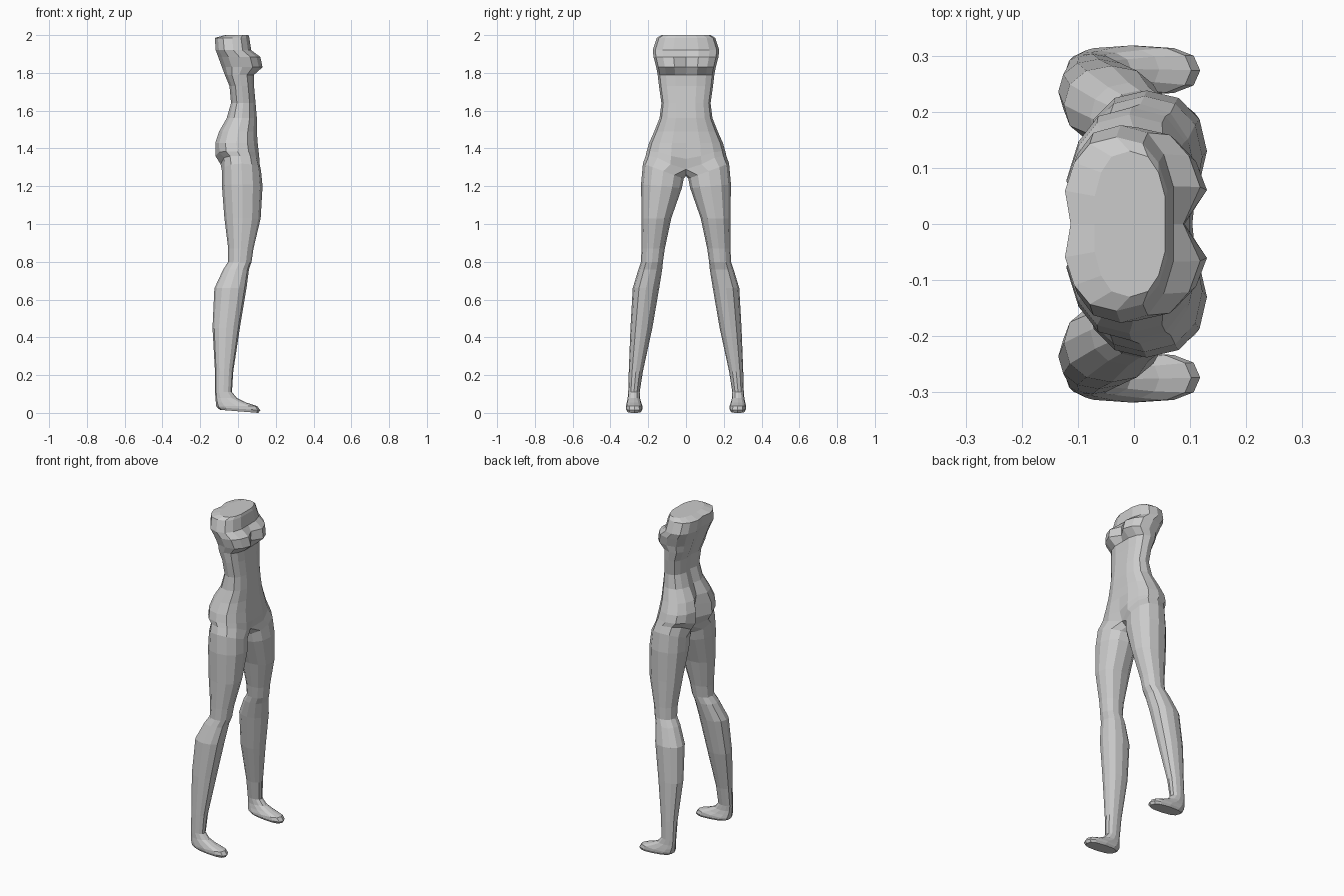
import bpy, bmesh, math
from mathutils import Matrix

skin = bpy.data.materials.new("plain_grey")
skin.diffuse_color = (0.6, 0.6, 0.6, 1)

# Torso sections, top to bottom:
# height, back x, front x, half width, front groove, back groove, centre drop
TORSO = [
    (2.00, -0.07, 0.055, 0.130, 0.00, 0.00, 0.00),
    (1.985, -0.123, 0.06, 0.155, 0.00, 0.01, 0.00),
    (1.92, -0.118, 0.070, 0.176, 0.00, 0.015, 0.00),
    (1.885, -0.105, 0.118, 0.172, 0.03, 0.015, 0.00),
    (1.83, -0.085, 0.130, 0.158, 0.04, 0.015, 0.00),
    (1.79, -0.070, 0.085, 0.150, 0.00, 0.015, 0.00),
    (1.73, -0.045, 0.085, 0.143, 0.00, 0.012, 0.00),
    (1.64, -0.037, 0.093, 0.130, 0.00, 0.01, 0.00),
    (1.56, -0.060, 0.100, 0.140, 0.00, 0.01, 0.00),
    (1.49, -0.100, 0.100, 0.168, 0.00, 0.03, 0.00),
    (1.43, -0.120, 0.104, 0.195, 0.00, 0.06, 0.00),
    (1.385, -0.120, 0.112, 0.208, 0.01, 0.065, 0.04),
    (1.36, -0.092, 0.115, 0.214, 0.03, 0.05, 0.07),
]

# Leg and foot sections, top to bottom:
# height, back x, front x, inner y, outer y, sideways tilt
LEG = [
    (1.28, -0.085, 0.122, 0.012, 0.228, 0.04),
    (1.20, -0.085, 0.130, 0.022, 0.238, 0.01),
    (1.03, -0.072, 0.120, 0.078, 0.235, 0.00),
    (0.87, -0.052, 0.082, 0.112, 0.236, 0.00),
    (0.80, -0.052, 0.072, 0.122, 0.238, 0.00),
    (0.76, -0.078, 0.058, 0.126, 0.252, 0.00),
    (0.66, -0.125, 0.045, 0.142, 0.282, 0.00),
    (0.45, -0.135, 0.010, 0.178, 0.294, 0.00),
    (0.22, -0.122, -0.025, 0.228, 0.303, 0.00),
    (0.11, -0.121, -0.032, 0.245, 0.306, 0.00),
    (0.078, -0.120, -0.005, 0.243, 0.309, 0.00),
    (0.054, -0.117, 0.045, 0.237, 0.314, 0.00),
    (0.036, -0.115, 0.102, 0.230, 0.318, 0.00),
    (0.014, -0.112, 0.118, 0.229, 0.318, 0.00),
    (0.00, -0.095, 0.108, 0.236, 0.312, 0.00),
]


def squash(v, p):
    return math.copysign(abs(v) ** p, v)


def torso_ring(bm, z, back, front, half, dip_f, dip_b, drop):
    cx, rx, ring = (front + back) / 2, (front - back) / 2, []
    for i in range(9):
        a = math.pi * i / 8
        c = max(-1, min(1, squash(math.cos(a), 0.75) / 0.942))
        x = cx + rx * c
        x += -dip_f if i == 0 else dip_b if i == 8 else 0
        y = 0 if i in (0, 8) else half * math.sin(a)
        ring.append(bm.verts.new((x, y, z - drop * math.cos(a) ** 6)))
    return ring


def leg_ring(bm, z, back, front, inner, outer, tilt):
    p = 0.75 if z < 0.06 else 0.92
    ring = []
    for i in range(12):
        a = math.radians(30 * i - 30)
        s, c = squash(math.sin(a), p), squash(math.cos(a), p)
        # the sole rises a little toward the heel
        lift = 0.008 * (1 - c) if z < 0.03 else 0
        ring.append(bm.verts.new(((front + back) / 2 + (front - back) / 2 * c,
                                  (outer + inner) / 2 + (outer - inner) / 2 * s,
                                  z + tilt * s + lift)))
    return ring


def bridge(bm, a, b, closed):
    n = len(a)
    for i in range(n if closed else n - 1):
        j = (i + 1) % n
        bm.faces.new((a[i], a[j], b[j], b[i]))


bm = bmesh.new()

# Half torso with a closed neck cut
rings = [torso_ring(bm, *r) for r in TORSO]
bm.faces.new(rings[0])
for a, b in zip(rings, rings[1:]):
    bridge(bm, a, b, False)

# Crotch line closes the hip edge into the top loop of the leg
crotch = [bm.verts.new(p) for p in
          ((-0.015, 0, 1.265), (0.02, 0, 1.255), (0.055, 0, 1.265))]
loops = [rings[-1] + crotch] + [leg_ring(bm, *r) for r in LEG]
for a, b in zip(loops, loops[1:]):
    bridge(bm, a, b, True)
bm.faces.new(loops[-1])

# Mirror to the other side and weld the centre line
bmesh.ops.mirror(bm, geom=bm.verts[:] + bm.edges[:] + bm.faces[:],
                 matrix=Matrix.Identity(4), axis='Y', merge_dist=0.0001)
bmesh.ops.remove_doubles(bm, verts=bm.verts[:], dist=0.0001)
bmesh.ops.recalc_face_normals(bm, faces=bm.faces[:])

mesh = bpy.data.meshes.new("torso_and_legs")
bm.to_mesh(mesh)
bm.free()
mesh.materials.append(skin)
body = bpy.data.objects.new("torso_and_legs", mesh)
bpy.context.collection.objects.link(body)
